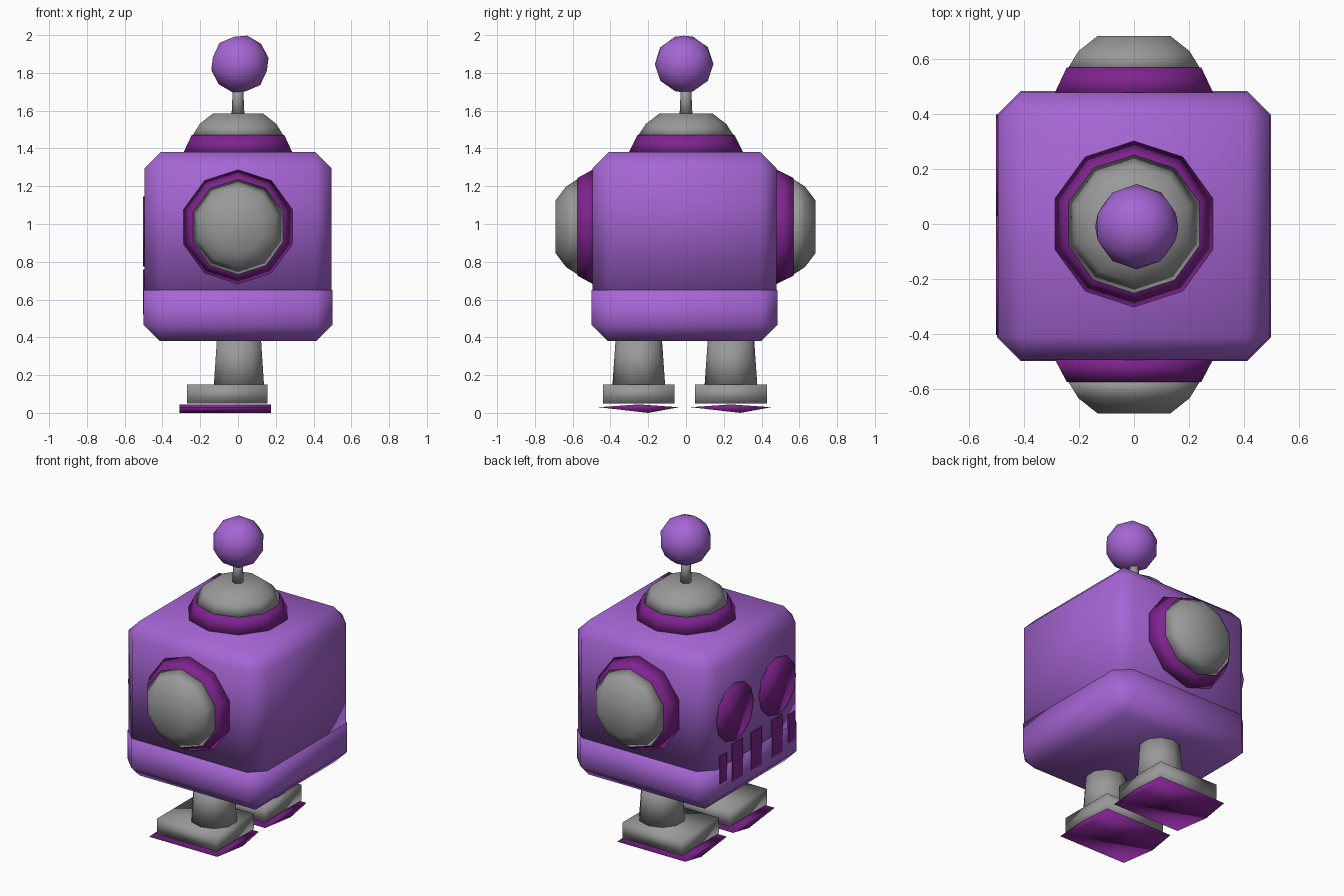
import bpy, bmesh, math
from mathutils import Matrix, Vector

cube = bpy.data.objects.get("Cube")
if cube:
    bpy.data.objects.remove(cube, do_unlink=True)


def material(name, rgb):
    m = bpy.data.materials.new(name)
    m.use_nodes = True
    m.diffuse_color = (*rgb, 1)
    m.node_tree.nodes["Principled BSDF"].inputs["Base Color"].default_value = (*rgb, 1)
    return m


LILAC = material("lilac", (0.38, 0.13, 0.66))
PLUM = material("plum", (0.21, 0.017, 0.27))
GREY = material("grey", (0.32, 0.32, 0.32))


def finish(name, bm, mat, smooth=True):
    bmesh.ops.recalc_face_normals(bm, faces=bm.faces[:])
    for f in bm.faces:
        f.smooth = smooth
    mesh = bpy.data.meshes.new(name)
    bm.to_mesh(mesh)
    bm.free()
    mesh.materials.append(mat)
    obj = bpy.data.objects.new(name, mesh)
    bpy.context.collection.objects.link(obj)
    return obj


def box(name, lo, hi, mat, chamfer=0, sharp_z=None, smooth=True):
    """Box between two corners; edges lying at height sharp_z are not chamfered."""
    lo, hi = Vector(lo), Vector(hi)
    bm = bmesh.new()
    bmesh.ops.create_cube(bm, size=1)
    for v in bm.verts:
        v.co = (lo + hi) / 2 + v.co * (hi - lo)
    if chamfer:
        edges = [e for e in bm.edges
                 if not all(abs(v.co.z - sharp_z) < 1e-4 for v in e.verts)]
        bmesh.ops.bevel(bm, geom=edges, offset=chamfer, segments=1, affect='EDGES')
    return finish(name, bm, mat, smooth)


def lathe(name, profile, mat, place, sides=10):
    """Turn (radius, height) points about local z, with flat caps."""
    bm = bmesh.new()
    rings = []
    for r, h in profile:
        angles = [math.pi / 2 + i * math.tau / sides for i in range(sides)]
        rings.append([bm.verts.new(place @ Vector((r * math.cos(a), r * math.sin(a), h)))
                      for a in angles])
    for a, b in zip(rings, rings[1:]):
        for i in range(sides):
            j = (i + 1) % sides
            bm.faces.new((a[i], a[j], b[j], b[i]))
    bm.faces.new(rings[0])
    bm.faces.new(rings[-1])
    return finish(name, bm, mat)


# Chamfered body in two shells with a seam
box("body_upper", (-0.495, -0.495, 0.62), (0.495, 0.48, 1.38), LILAC, 0.085, 0.62)
box("body_lower", (-0.499, -0.499, 0.38), (0.499, 0.484, 0.65), LILAC, 0.085, 0.65)

# Domes with collars on the top and both sides
places = {
    "top": Matrix.Translation((0, 0, 1.38)),
    "front": Matrix.Translation((0, -0.495, 0.985)) @ Matrix.Rotation(math.pi / 2, 4, 'X'),
    "back": Matrix.Translation((0, 0.48, 0.985)) @ Matrix.Rotation(-math.pi / 2, 4, 'X'),
}
for side, place in places.items():
    rise = 0.09 if side != "front" else 0.08
    lathe(side + "_collar", [(0.305, -0.005), (0.258, rise)], PLUM, place)
    lathe(side + "_dome", [(0.255, rise - 0.005), (0.213, rise + 0.06),
                           (0.14, rise + 0.115)], GREY, place)

# Antenna
lathe("antenna_stem", [(0.034, 1.58), (0.027, 1.73)], GREY, Matrix.Identity(4), 8)
bm = bmesh.new()
bmesh.ops.create_icosphere(bm, subdivisions=2, radius=0.155,
                           matrix=Matrix.Translation((0.01, -0.01, 1.847))
                           @ Matrix.Rotation(0.25, 4, 'Y'))
finish("antenna_ball", bm, LILAC)

# Legs, shoes and soles; the toes point to -x
for label, y in (("front", -0.25), ("back", 0.238)):
    lathe(label + "_leg", [(0.14, 0.14), (0.122, 0.40)], GREY,
          Matrix.Translation((0.005, y, 0)))
    box(label + "_shoe", (-0.27, y - 0.19, 0.05), (0.155, y + 0.19, 0.15), GREY)
    bm = bmesh.new()
    ends = [[bm.verts.new((x, y + dy, z)) for dy, z in
             ((-0.212, 0.03), (0.05, 0.0), (0.212, 0.03), (0.0, 0.045))]
            for x in (-0.31, 0.175)]
    for ring in ends:
        bm.faces.new(ring)
    for i in range(4):
        j = (i + 1) % 4
        bm.faces.new((ends[0][i], ends[0][j], ends[1][j], ends[1][i]))
    finish(label + "_sole", bm, PLUM)

# Face plates: two round eyes and a row of teeth
for label, y in (("left", -0.22), ("right", 0.215)):
    place = Matrix.Translation((-0.495, y, 0.96)) @ Matrix.Rotation(-math.pi / 2, 4, 'Y')
    lathe(label + "_eye", [(0.185, 0), (0.185, 0.008)], PLUM, place, 12)
for i, y in enumerate((0.335, 0.19, -0.005, -0.215, -0.365)):
    outer = i in (0, 4)
    half, low, high = (0.035, 0.55, 0.73) if outer else (0.053, 0.52, 0.76)
    box(f"tooth_{i + 1}", (-0.503, y - half, low), (-0.495, y + half, high), PLUM, smooth=False)
